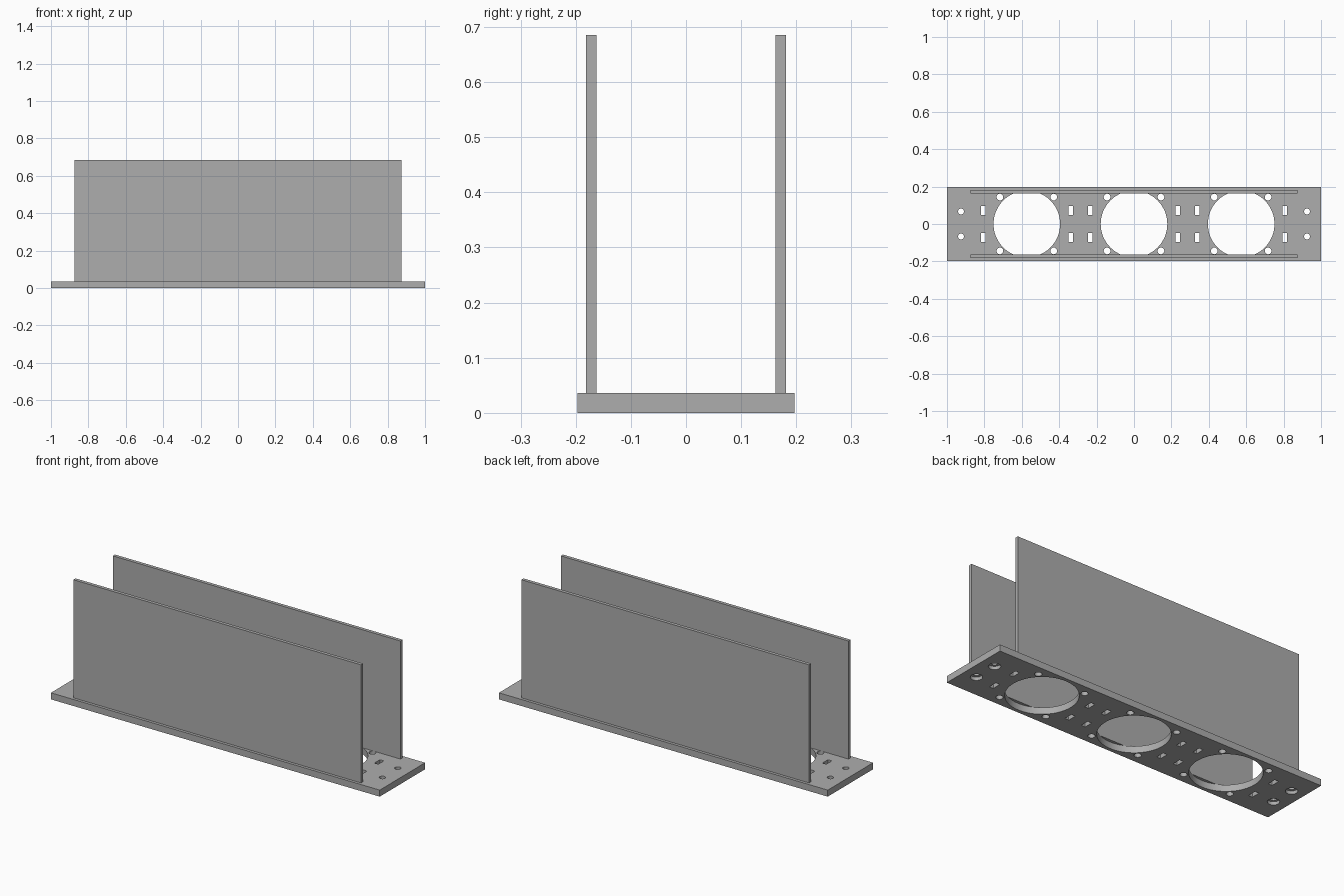
import bpy, bmesh
from mathutils import Matrix, Vector

if "Cube" in bpy.data.objects:
    bpy.data.objects.remove(bpy.data.objects["Cube"])

grey = bpy.data.materials.new("plain grey")
grey.diffuse_color = (0.42, 0.42, 0.42, 1)
grey.use_nodes = True
grey.node_tree.nodes["Principled BSDF"].inputs["Base Color"].default_value = grey.diffuse_color

BASE_H = 0.036
WALL_TOP = 0.685


def add_box(bm, lo, hi):
    lo, hi = Vector(lo), Vector(hi)
    m = Matrix.Translation((lo + hi) / 2) @ Matrix.Diagonal((*(hi - lo), 1))
    bmesh.ops.create_cube(bm, size=1, matrix=m)


def add_cylinder(bm, x, y, r, z0, z1, sides):
    bmesh.ops.create_cone(bm, cap_ends=True, segments=sides, radius1=r, radius2=r,
                          depth=z1 - z0, matrix=Matrix.Translation((x, y, (z0 + z1) / 2)))


def make_object(name, bm):
    me = bpy.data.meshes.new(name)
    bm.to_mesh(me)
    bm.free()
    me.materials.append(grey)
    ob = bpy.data.objects.new(name, me)
    bpy.context.collection.objects.link(ob)
    return ob


def cut(target, cutter):
    mod = target.modifiers.new("holes", 'BOOLEAN')
    mod.operation, mod.solver, mod.object = 'DIFFERENCE', 'EXACT', cutter
    bpy.context.view_layer.objects.active = target
    bpy.ops.object.modifier_apply(modifier=mod.name)
    bpy.data.objects.remove(cutter)


# Base plate
bm = bmesh.new()
add_box(bm, (-1, -0.197, 0), (1, 0.197, BASE_H))
base = make_object("base_plate", bm)

# Through holes: large openings with corner screw holes, slots, end holes
bm = bmesh.new()
for cx in (-0.573, 0, 0.573):
    add_cylinder(bm, cx, 0, 0.178, -0.1, 0.1, 64)
    for sx in (-1, 1):
        for sy in (-1, 1):
            add_cylinder(bm, cx + sx * 0.144, sy * 0.144, 0.018, -0.1, 0.1, 24)
for s in (-1, 1):
    for sy in (-1, 1):
        for x in (0.235, 0.337, 0.807):
            add_box(bm, (s * x - 0.012, sy * 0.073 - 0.024, -0.1),
                    (s * x + 0.012, sy * 0.073 + 0.024, 0.1))
        add_cylinder(bm, s * 0.925, sy * 0.067, 0.016, -0.1, 0.1, 24)
cut(base, make_object("hole_cutter", bm))

# Wider recesses under the end holes
bm = bmesh.new()
for s in (-1, 1):
    for sy in (-1, 1):
        add_cylinder(bm, s * 0.925, sy * 0.067, 0.03, -0.1, 0.018, 32)
cut(base, make_object("recess_cutter", bm))

# Upright side walls
for name, s in (("front_wall", -1), ("back_wall", 1)):
    ys = sorted((s * 0.162, s * 0.181))
    bm = bmesh.new()
    add_box(bm, (-0.875, ys[0], BASE_H), (0.875, ys[1], WALL_TOP))
    make_object(name, bm)

# Smooth round holes, crisp edges
bpy.ops.object.select_all(action='DESELECT')
base.select_set(True)
bpy.context.view_layer.objects.active = base
bpy.ops.object.shade_smooth_by_angle(angle=0.52)
